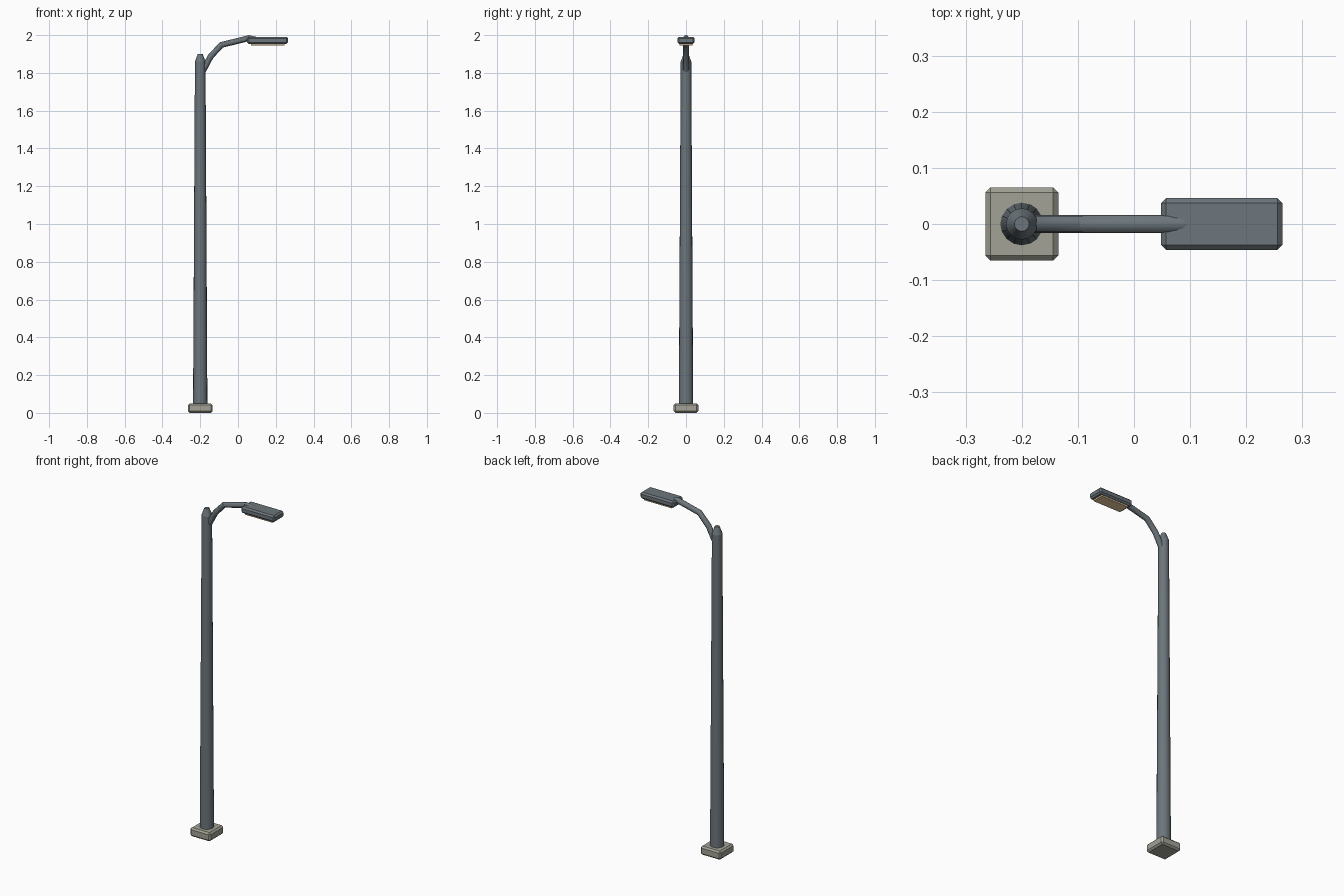
import bpy, bmesh, math
from mathutils import Matrix

if "Cube" in bpy.data.objects:
    bpy.data.objects.remove(bpy.data.objects["Cube"])

POLE_X = -0.2


def material(name, rgb):
    m = bpy.data.materials.new(name)
    m.diffuse_color = (*rgb, 1)
    m.use_nodes = True
    m.node_tree.nodes["Principled BSDF"].inputs["Base Color"].default_value = m.diffuse_color
    return m


metal = material("painted_metal", (0.15, 0.18, 0.20))
concrete = material("concrete", (0.36, 0.36, 0.31))
glow = material("warm_lens", (0.85, 0.62, 0.36))


def add_mesh(name, bm, mat):
    me = bpy.data.meshes.new(name)
    bm.to_mesh(me)
    bm.free()
    ob = bpy.data.objects.new(name, me)
    bpy.context.collection.objects.link(ob)
    me.materials.append(mat)
    return ob


def smooth(ob):
    bpy.ops.object.select_all(action='DESELECT')
    ob.select_set(True)
    bpy.context.view_layer.objects.active = ob
    bpy.ops.object.shade_smooth_by_angle(angle=math.radians(30))


def box(name, lo, hi, bevel, mat):
    size = [b - a for a, b in zip(lo, hi)]
    mid = [(a + b) / 2 for a, b in zip(lo, hi)]
    bm = bmesh.new()
    bmesh.ops.create_cube(bm, size=1, matrix=Matrix.Translation(mid) @ Matrix.Diagonal((*size, 1)))
    if bevel:
        bmesh.ops.bevel(bm, geom=bm.edges[:], offset=bevel, segments=1, affect='EDGES')
    return add_mesh(name, bm, mat)


def lathe(name, profile, sides, mat):
    bm = bmesh.new()
    rings = []
    for r, z in profile:
        rings.append([bm.verts.new((POLE_X + r * math.cos(2 * math.pi * i / sides),
                                    r * math.sin(2 * math.pi * i / sides), z)) for i in range(sides)])
    for a, b in zip(rings, rings[1:]):
        for i in range(sides):
            j = (i + 1) % sides
            bm.faces.new((a[i], a[j], b[j], b[i]))
    bm.faces.new(rings[0][::-1])
    bm.faces.new(rings[-1])
    ob = add_mesh(name, bm, mat)
    smooth(ob)
    return ob


# Concrete foot
box("base_plate", (-0.265, -0.065, 0), (-0.135, 0.065, 0.05), 0.009, concrete)

# Tapered pole and its pointed cap
lathe("pole", [(0.038, 0.04), (0.028, 1.86)], 16, metal)
lathe("pole_cap", [(0.028, 1.86), (0.013, 1.90)], 16, metal)

# Bent arm: round tube along a short path
curve = bpy.data.curves.new("arm_path", 'CURVE')
curve.dimensions = '3D'
curve.bevel_depth = 0.016
curve.bevel_resolution = 4
curve.use_fill_caps = True
path = [(-0.187, 1.808), (-0.145, 1.887), (-0.088, 1.948), (0.058, 1.984), (0.14, 1.964)]
spline = curve.splines.new('POLY')
spline.points.add(len(path) - 1)
for p, (x, z) in zip(spline.points, path):
    p.co = (x, 0, z, 1)
helper = bpy.data.objects.new("arm_path", curve)
bpy.context.collection.objects.link(helper)
bpy.context.view_layer.update()
arm_mesh = bpy.data.meshes.new_from_object(helper.evaluated_get(bpy.context.evaluated_depsgraph_get()))
bpy.data.objects.remove(helper)
arm = bpy.data.objects.new("arm", arm_mesh)
bpy.context.collection.objects.link(arm)
arm_mesh.materials.clear()
arm_mesh.materials.append(metal)
smooth(arm)

# Lamp head with lens underneath
box("lamp_head", (0.048, -0.046, 1.953), (0.265, 0.046, 1.991), 0.009, metal)
box("lamp_lens", (0.068, -0.034, 1.945), (0.246, 0.034, 1.958), 0, glow)
